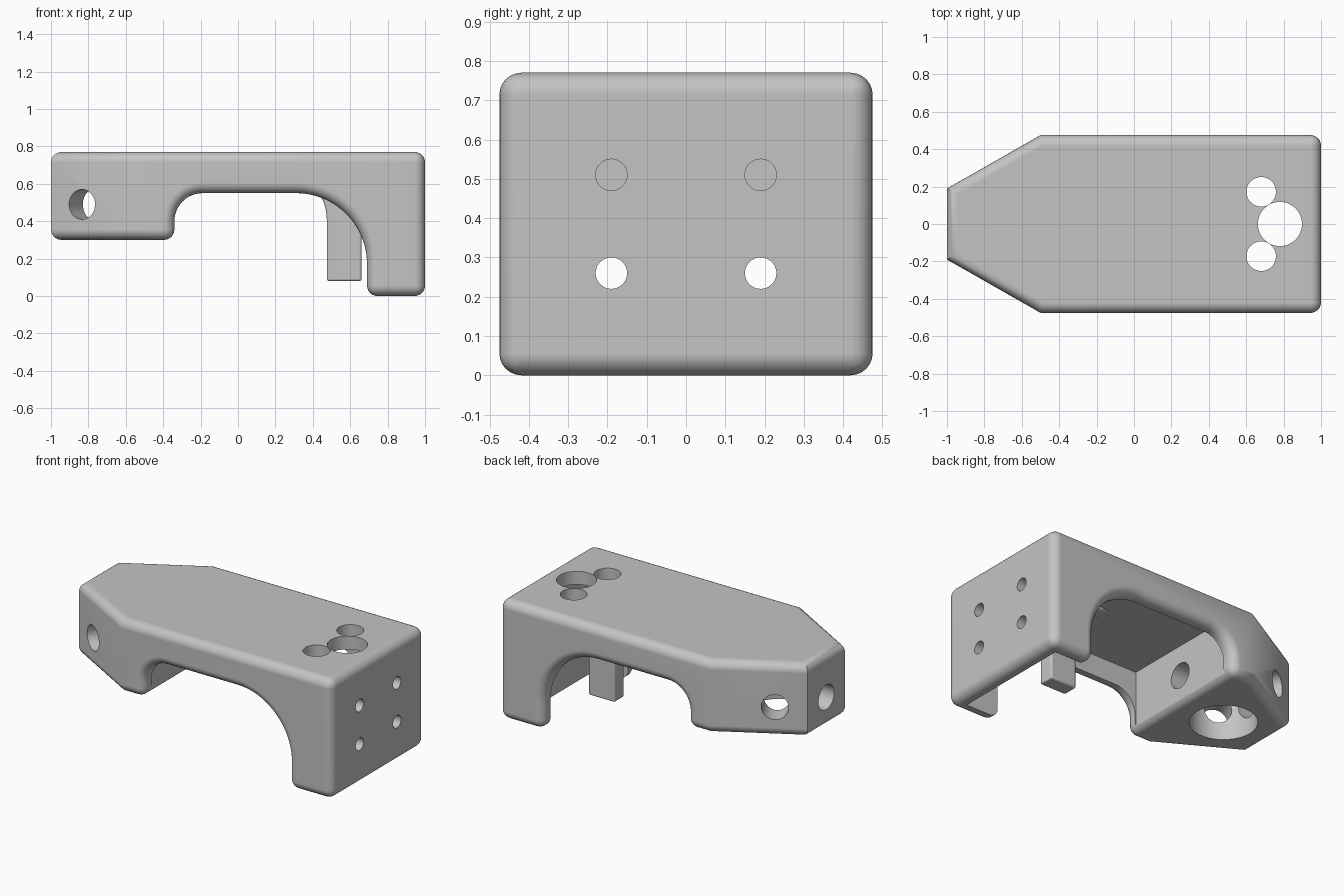
import bpy, bmesh, math
from mathutils import Vector, Matrix

cube = bpy.data.objects.get("Cube")
if cube:
    bpy.data.objects.remove(cube, do_unlink=True)

grey = bpy.data.materials.new("plain grey")
grey.use_nodes = True
COLOR = (0.55, 0.55, 0.55, 1)
grey.diffuse_color = COLOR
grey.node_tree.nodes["Principled BSDF"].inputs["Base Color"].default_value = COLOR
CEILING = 0.685


def add_object(name, bm):
    mesh = bpy.data.meshes.new(name)
    bm.to_mesh(mesh)
    bm.free()
    obj = bpy.data.objects.new(name, mesh)
    mesh.materials.append(grey)
    bpy.context.collection.objects.link(obj)
    return obj


def arc(cx, cz, r, start, end, steps):
    angles = [math.radians(start + (end - start) * i / steps) for i in range(steps + 1)]
    return [(cx + r * math.cos(a), cz + r * math.sin(a)) for a in angles]


def extrude_profile(points, half_width):
    """Solid from an x-z outline, centred on y = 0."""
    bm = bmesh.new()
    face = bm.faces.new([bm.verts.new((x, -half_width, z)) for x, z in points])
    grown = bmesh.ops.extrude_face_region(bm, geom=[face])["geom"]
    verts = [g for g in grown if isinstance(g, bmesh.types.BMVert)]
    bmesh.ops.translate(bm, verts=verts, vec=(0, 2 * half_width, 0))
    bmesh.ops.recalc_face_normals(bm, faces=bm.faces)
    return bm


def rod(start, end, radius):
    """Cylinder cutter between two points."""
    start, end = Vector(start), Vector(end)
    axis = end - start
    turn = axis.to_track_quat("Z", "Y").to_matrix().to_4x4()
    bm = bmesh.new()
    bmesh.ops.create_cone(bm, cap_ends=True, segments=48, radius1=radius, radius2=radius,
                          depth=axis.length,
                          matrix=Matrix.Translation((start + end) / 2) @ turn)
    return bm


def cut(target, bm):
    cutter = add_object("cutter", bm)
    cutter.hide_render = True
    mod = target.modifiers.new("cut", "BOOLEAN")
    mod.operation, mod.solver, mod.object = "DIFFERENCE", "EXACT", cutter
    bpy.context.view_layer.objects.active = target
    bpy.ops.object.modifier_apply(modifier=mod.name)
    bpy.data.objects.remove(cutter, do_unlink=True)


# Body outline: nose, unequal arch, end leg
outline = [(-1, 0.77), (-1, 0.3), (-0.34, 0.3)]
outline += arc(-0.19, 0.40, 0.15, 180, 90, 12)
outline += arc(0.31, 0.17, 0.38, 90, 0, 20)
outline += [(0.69, 0), (1, 0), (1, 0.77)]
bm = extrude_profile(outline, 0.475)

# Taper the nose on both sides
for side in (-1, 1):
    bmesh.ops.bisect_plane(bm, geom=bm.verts[:] + bm.edges[:] + bm.faces[:], dist=1e-5,
                           plane_co=(-0.5, side * 0.475, 0),
                           plane_no=(-0.285, side * 0.5, 0), clear_outer=True)
    bmesh.ops.holes_fill(bm, edges=[e for e in bm.edges if e.is_boundary], sides=0)
bmesh.ops.recalc_face_normals(bm, faces=bm.faces)

# Round the outer edges, keeping the upright nose edges crisp
rounded = []
for e in bm.edges:
    upright = abs(e.verts[0].co.z - e.verts[1].co.z) > 0.4
    at_nose = max(v.co.x for v in e.verts) < -0.4
    if e.is_convex and e.calc_face_angle(0) > 0.5 and not (upright and at_nose):
        rounded.append(e)
bmesh.ops.bevel(bm, geom=rounded, offset=0.056, segments=6, profile=0.5, affect="EDGES",
                clamp_overlap=False)
body = add_object("bracket_body", bm)

# Hollow underside
bm = bmesh.new()
bmesh.ops.create_cube(bm, size=1)
bmesh.ops.scale(bm, verts=bm.verts, vec=(1.265, 0.79, CEILING + 0.2))
bmesh.ops.translate(bm, verts=bm.verts, vec=(0.2875, 0, (CEILING - 0.2) / 2))
cut(body, bm)

# Nose pocket with its cross holes
cut(body, rod((-0.67, 0, 0.2), (-0.67, 0, CEILING), 0.197))
cut(body, rod((-1.2, 0, 0.49), (-0.2, 0, 0.49), 0.08))
for side in (-1, 1):
    cut(body, rod((-0.67, 0, 0.49), (-0.92, side * 0.435, 0.49), 0.08))

# Holes through the top and the end plate
cut(body, rod((0.78, 0, 0.5), (0.78, 0, 1), 0.118))
for side in (-1, 1):
    cut(body, rod((0.68, side * 0.172, 0.5), (0.68, side * 0.172, 1), 0.079))
    for z in (0.26, 0.51):
        cut(body, rod((0.85, side * 0.19, z), (1.1, side * 0.19, z), 0.04))

# Inner post, flared into the ceiling
root = CEILING + 0.02
post_outline = [(0.66, root), (0.66, 0.08), (0.475, 0.08)]
post_outline += arc(0.195, CEILING - 0.28, 0.28, 0, 90, 16) + [(0.195, root)]
post = add_object("inner_post", extrude_profile(post_outline, 0.05))
soft = post.modifiers.new("soft edges", "BEVEL")
soft.width, soft.segments, soft.limit_method = 0.01, 2, "ANGLE"
soft.angle_limit = math.radians(40)

# Smooth roundings with flat-looking faces
for obj in (body, post):
    bpy.ops.object.select_all(action="DESELECT")
    obj.select_set(True)
    bpy.context.view_layer.objects.active = obj
    bpy.ops.object.shade_smooth_by_angle(angle=math.radians(30))
    weighted = obj.modifiers.new("flat faces", "WEIGHTED_NORMAL")
    weighted.keep_sharp = True
